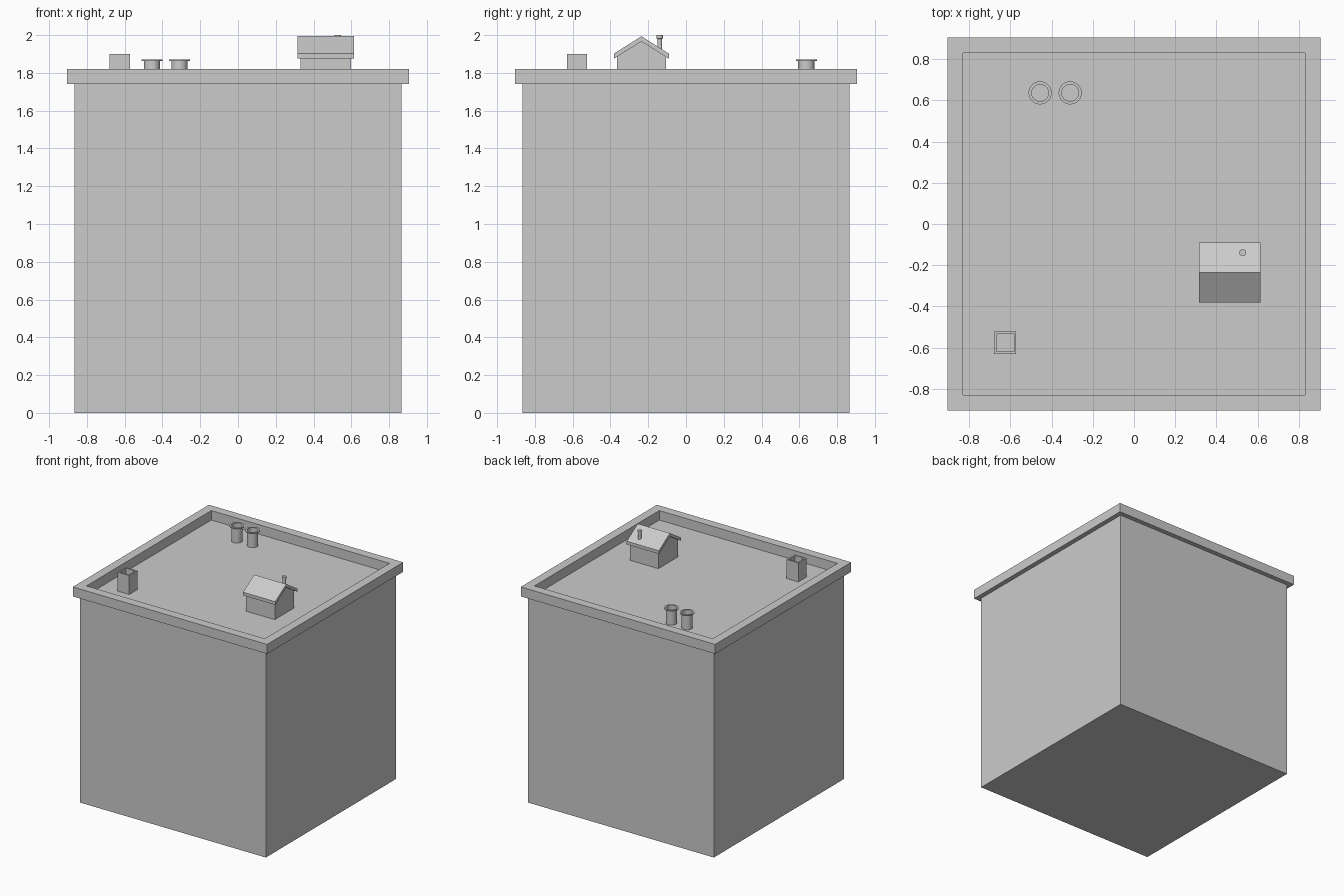
import bpy, bmesh, math

cube = bpy.data.objects.get("Cube")
if cube:
    bpy.data.objects.remove(cube, do_unlink=True)

grey = bpy.data.materials.new("plain_grey")
grey.use_nodes = True
colour = (0.6, 0.6, 0.6, 1)
grey.diffuse_color = colour
grey.node_tree.nodes["Principled BSDF"].inputs["Base Color"].default_value = colour

FLOOR = 1.74


def finish(name, bm, location=(0, 0, 0)):
    bmesh.ops.recalc_face_normals(bm, faces=bm.faces)
    mesh = bpy.data.meshes.new(name)
    bm.to_mesh(mesh)
    bm.free()
    mesh.materials.append(grey)
    obj = bpy.data.objects.new(name, mesh)
    obj.location = location
    bpy.context.collection.objects.link(obj)
    return obj


def lathe(name, profile, sides, location, closed=True, smooth=True):
    """Spin a (radius, height) profile about z; four sides give a square part."""
    bm = bmesh.new()
    turn = math.pi / sides
    rings = []
    for r, z in profile:
        r = r / math.cos(turn) if sides == 4 else r
        rings.append([bm.verts.new((r * math.cos(turn * (2 * i + 1)),
                                    r * math.sin(turn * (2 * i + 1)), z))
                      for i in range(sides)])
    pairs = list(zip(rings, rings[1:]))
    if closed:
        pairs.append((rings[-1], rings[0]))
    else:
        bm.faces.new(rings[0])
        bm.faces.new(rings[-1])
    for a, b in pairs:
        for i in range(sides):
            j = (i + 1) % sides
            bm.faces.new((a[i], a[j], b[j], b[i]))
    obj = finish(name, bm, location)
    if smooth:
        bpy.ops.object.select_all(action="DESELECT")
        obj.select_set(True)
        bpy.context.view_layer.objects.active = obj
        bpy.ops.object.shade_smooth_by_angle(angle=math.radians(35))
    return obj


def extrude_x(name, outline, x0, x1):
    """Extrude a (y, z) outline along x."""
    bm = bmesh.new()
    face = bm.faces.new([bm.verts.new((x0, y, z)) for y, z in outline])
    moved = bmesh.ops.extrude_face_region(bm, geom=[face])["geom"]
    verts = [v for v in moved if isinstance(v, bmesh.types.BMVert)]
    bmesh.ops.translate(bm, verts=verts, vec=(x1 - x0, 0, 0))
    return finish(name, bm)


# Main block and its roof parapet, as one stepped square section
lathe("building_with_parapet",
      [(0.865, 0), (0.865, FLOOR), (0.905, FLOOR), (0.905, 1.82),
       (0.83, 1.82), (0.83, FLOOR)],
      4, (0, 0, 0), closed=False, smooth=False)

# Hollow square shaft
lathe("square_shaft", [(0.054, 0), (0.054, 0.16), (0.042, 0.16), (0.042, 0)],
      4, (-0.626, -0.577, FLOOR), smooth=False)

# Pair of flanged round vents
for side, x in (("right", -0.456), ("left", -0.31)):
    lathe("round_vent_" + side,
          [(0.043, 0), (0.043, 0.122), (0.056, 0.122), (0.056, 0.13),
           (0.041, 0.13), (0.041, 0)],
          32, (x, 0.637, FLOOR))

# Roof hut: gabled walls, overhanging roof slab and flue
RIDGE = -0.236
extrude_x("hut_walls",
          [(RIDGE - 0.129, FLOOR), (RIDGE + 0.129, FLOOR), (RIDGE + 0.129, 1.888),
           (RIDGE, 1.967), (RIDGE - 0.129, 1.888)], 0.332, 0.598)
extrude_x("hut_roof",
          [(RIDGE - 0.146, 1.875), (RIDGE - 0.146, 1.902), (RIDGE, 1.994),
           (RIDGE + 0.146, 1.902), (RIDGE + 0.146, 1.875), (RIDGE, 1.966)],
          0.315, 0.615)
lathe("hut_flue", [(0.013, 0), (0.013, 0.06), (0.017, 0.062), (0.017, 0.08)],
      20, (0.528, -0.139, 1.92), closed=False)
